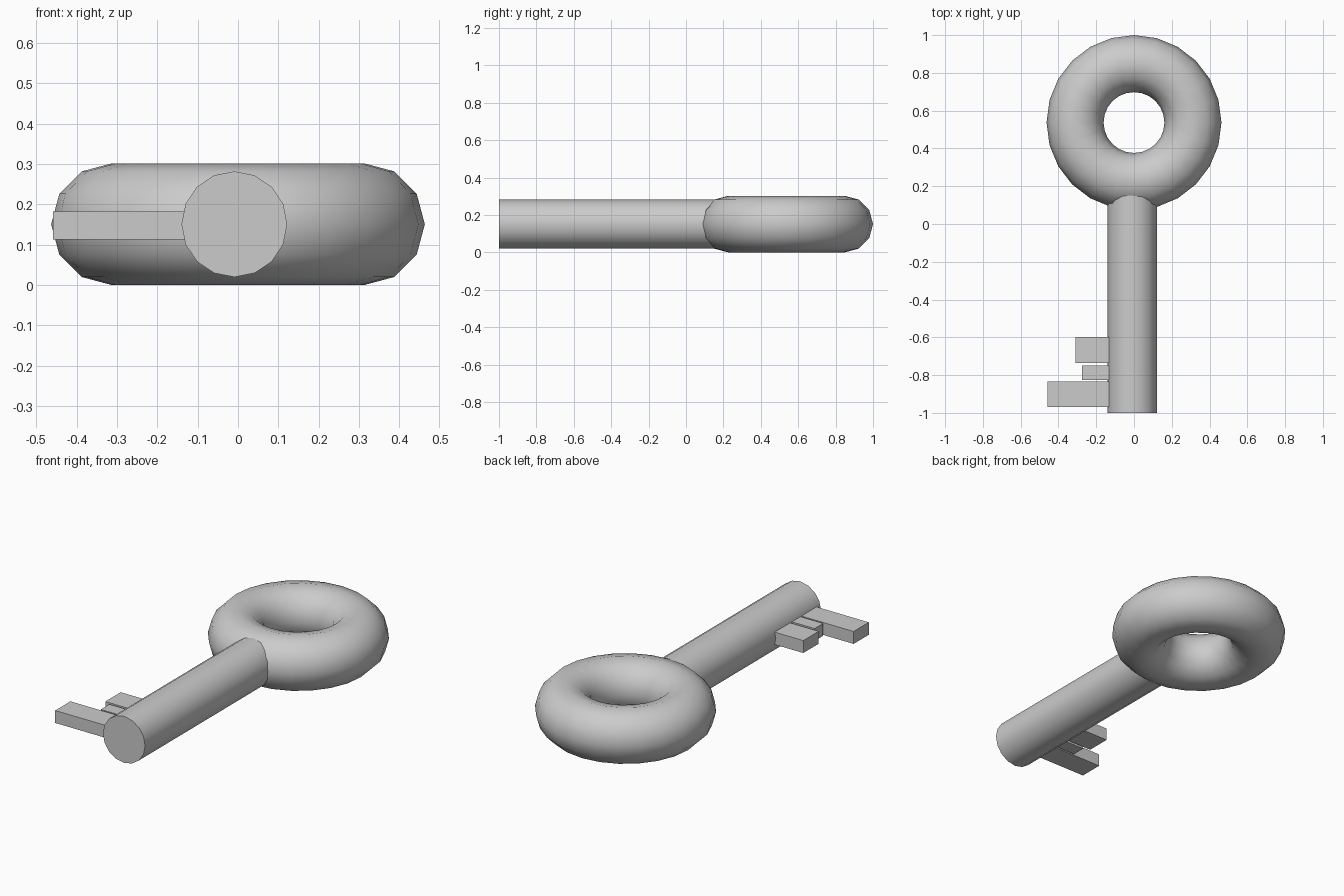
import bpy
from math import pi, radians

if "Cube" in bpy.data.objects:
    bpy.data.objects.remove(bpy.data.objects["Cube"])

MID_Z = 0.151      # height of the key's centre plane
SHAFT_X = -0.009   # shaft sits slightly off centre


def name_part(name, smooth=None):
    ob = bpy.context.object
    ob.name = name
    if smooth:
        bpy.ops.object.shade_smooth_by_angle(angle=radians(smooth))
    return ob


# Ring-shaped handle
bpy.ops.mesh.primitive_torus_add(major_segments=24, minor_segments=12,
                                 major_radius=0.312, minor_radius=0.151,
                                 location=(0, 0.537, MID_Z))
name_part("ring_handle", 60)

# Round shaft, its far end buried in the ring
front, back = -1.0, 0.22
bpy.ops.mesh.primitive_cylinder_add(vertices=16, radius=0.131, depth=back - front,
                                    location=(SHAFT_X, (front + back) / 2, MID_Z),
                                    rotation=(pi / 2, 0, 0))
name_part("shaft", 40)


# Flat teeth sticking out of the shaft's left side
def tooth(name, x_tip, y0, y1):
    x_root = -0.10
    bpy.ops.mesh.primitive_cube_add(size=1, location=((x_tip + x_root) / 2, (y0 + y1) / 2, 0.148))
    ob = name_part(name)
    ob.scale = (x_root - x_tip, y1 - y0, 0.07)


tooth("long_tooth", -0.458, -0.97, -0.835)
tooth("short_tooth", -0.275, -0.826, -0.75)
tooth("middle_tooth", -0.311, -0.735, -0.598)
